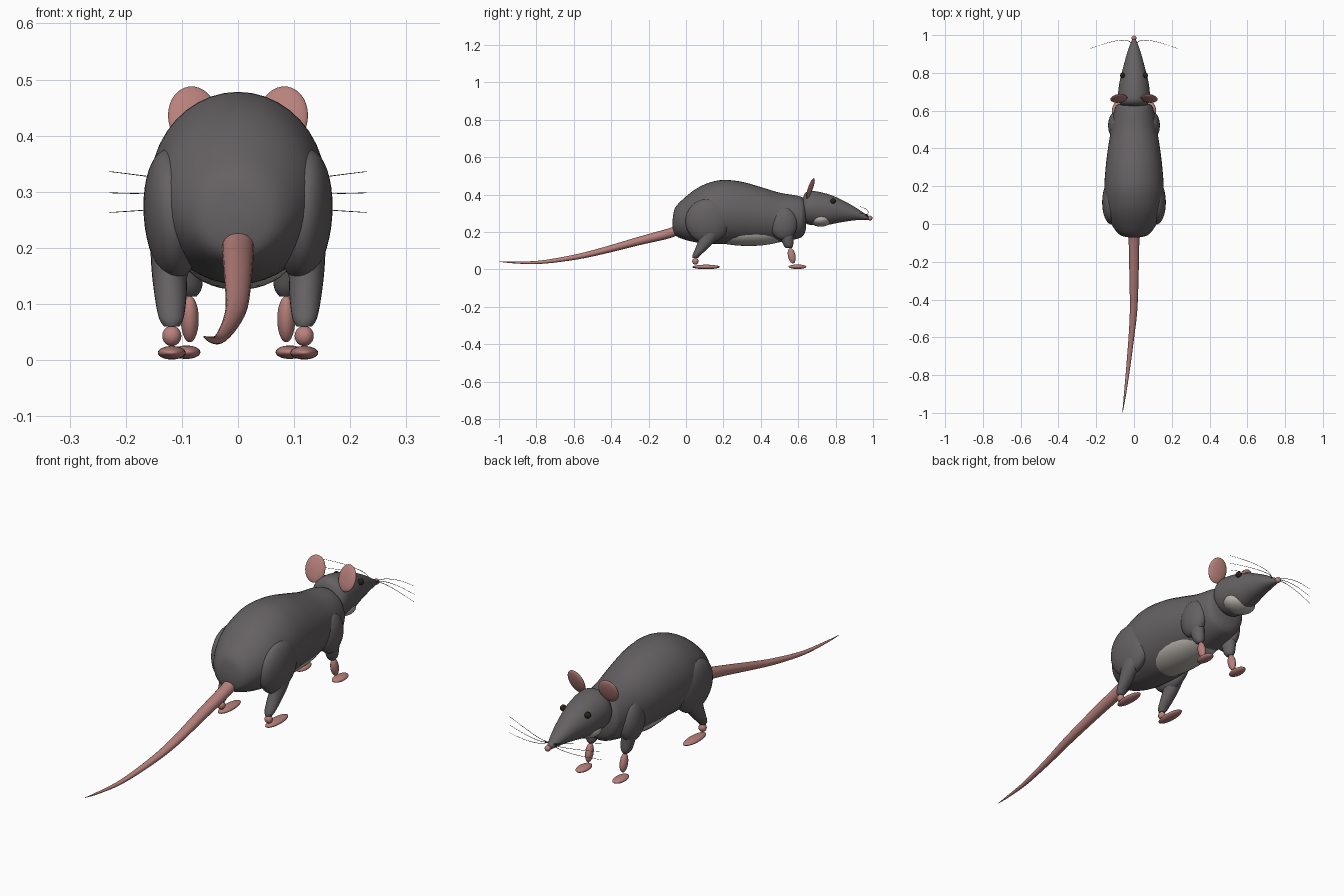
import bpy, bmesh, math
from mathutils import Vector, Euler

cube = bpy.data.objects.get("Cube")
if cube:
    bpy.data.objects.remove(cube, do_unlink=True)


def material(name, rgb):
    m = bpy.data.materials.new(name)
    m.use_nodes = True
    m.diffuse_color = (*rgb, 1)
    m.node_tree.nodes["Principled BSDF"].inputs["Base Color"].default_value = (*rgb, 1)
    return m


FUR = material("grey fur", (0.13, 0.12, 0.125))
PINK = material("pink skin", (0.48, 0.22, 0.2))
PALE = material("pale fur", (0.48, 0.45, 0.41))
EYE = material("eye black", (0.02, 0.018, 0.008))
WHISKER = material("whisker grey", (0.1, 0.1, 0.1))


def finish(bm, name, mat):
    bmesh.ops.recalc_face_normals(bm, faces=bm.faces)
    for f in bm.faces:
        f.smooth = True
    mesh = bpy.data.meshes.new(name)
    bm.to_mesh(mesh)
    bm.free()
    mesh.materials.append(mat)
    obj = bpy.data.objects.new(name, mesh)
    bpy.context.scene.collection.objects.link(obj)
    return obj


def ellipsoid(name, mat, centre, radii, rot=(0, 0, 0)):
    bm = bmesh.new()
    bmesh.ops.create_uvsphere(bm, u_segments=32, v_segments=20, radius=1)
    turn = Euler([math.radians(a) for a in rot])
    for v in bm.verts:
        v.co = turn.to_matrix() @ (v.co * Vector(radii)) + Vector(centre)
    return finish(bm, name, mat)


def smooth_rows(rows, steps):
    """Catmull-Rom curve through rows of numbers."""
    pts = [Vector(r) for r in rows]
    pts = [pts[0]] + pts + [pts[-1]]
    out = []
    for a, b, c, d in zip(pts, pts[1:], pts[2:], pts[3:]):
        for k in range(steps):
            t = k / steps
            out.append(0.5 * (2 * b + (c - a) * t + (2 * a - 5 * b + 4 * c - d) * t * t
                              + (3 * b - a - 3 * c + d) * t ** 3))
    return out + [pts[-1]]


def loft(name, mat, rows, plane="y", sides=32, steps=5):
    """Elliptical rings (x, y, z, width radius, other radius) square to y or z."""
    bm = bmesh.new()
    rings = []
    for x, y, z, a, b in smooth_rows(rows, steps):
        ring = []
        for i in range(sides):
            t = math.tau * i / sides
            u, w = max(a, 0.001) * math.cos(t), max(b, 0.001) * math.sin(t)
            ring.append(bm.verts.new((x + u, y, z + w) if plane == "y" else (x + u, y + w, z)))
        rings.append(ring)
    for r, q in zip(rings, rings[1:]):
        for i in range(sides):
            j = (i + 1) % sides
            bm.faces.new((r[i], r[j], q[j], q[i]))
    bm.faces.new(rings[0])
    bm.faces.new(rings[-1])
    return finish(bm, name, mat)


def trunk(name, mat, profile):
    """Loft along y from (y, top, bottom, half width)."""
    return loft(name, mat, [(0, y, (t + b) / 2, w, (t - b) / 2) for y, t, b, w in profile], sides=40)


# body and head
trunk("body", FUR, [
    (-.072, .265, .225, .02), (-.06, .325, .185, .07), (-.02, .372, .163, .108),
    (.05, .428, .145, .14), (.12, .462, .138, .152), (.2, .478, .135, .157),
    (.3, .468, .138, .15), (.4, .44, .14, .138), (.5, .41, .145, .122),
    (.6, .393, .165, .105), (.63, .378, .185, .09), (.642, .35, .22, .06)])
trunk("head", FUR, [
    (.62, .36, .28, .05), (.635, .405, .25, .075), (.67, .42, .237, .085),
    (.75, .405, .237, .077), (.82, .378, .25, .06), (.9, .335, .262, .038),
    (.95, .302, .264, .021), (.98, .284, .264, .008)])
ellipsoid("belly_patch", PALE, (0, .335, .2), (.105, .24, .075))
ellipsoid("chin_patch", PALE, (0, .72, .27), (.074, .062, .042))
ellipsoid("nose", PINK, (0, .984, .274), (.013, .013, .013))

# tail
loft("tail", PINK, [
    (0, -.03, .215, .028, .026), (0, -.1, .19, .028, .027), (0, -.25, .152, .025, .023),
    (-.002, -.45, .098, .02, .018), (-.014, -.6, .064, .015, .014),
    (-.033, -.78, .038, .01, .009), (-.05, -.92, .037, .005, .005),
    (-.061, -1, .042, .001, .001)], sides=20)


def whisker(name, points):
    curve = bpy.data.curves.new(name, "CURVE")
    curve.dimensions = "3D"
    curve.bevel_depth = 0.0014
    curve.bevel_resolution = 1
    spline = curve.splines.new("POLY")
    path = smooth_rows(points, 5)
    spline.points.add(len(path) - 1)
    for i, (p, q) in enumerate(zip(spline.points, path)):
        p.co = (*q, 1)
        p.radius = 1 - 0.6 * i / len(path)
    curve.materials.append(WHISKER)
    bpy.context.scene.collection.objects.link(bpy.data.objects.new(name, curve))


# paired parts
for side, s in (("left", 1), ("right", -1)):
    ellipsoid(f"{side}_ear", PINK, (s * .08, .665, .433), (.045, .012, .058), (-20, 0, -8 * s))
    ellipsoid(f"{side}_eye", EYE, (s * .061, .787, .365), (.013, .014, .014))
    for level, z in (("upper", .336), ("middle", .298), ("lower", .263)):
        dz = z - .288
        whisker(f"{side}_{level}_whisker", [
            (s * .012, .958, .288), (s * .05, .974, .288 + .32 * dz),
            (s * .13, .962, .288 + .72 * dz), (s * .229, .93, z)])

    # hind leg
    ellipsoid(f"{side}_haunch", FUR, (s * .118, .115, .258), (.05, .118, .118), (0, 4 * s, 0))
    loft(f"{side}_hind_shin", FUR, [
        (s * .122, .14, .22, .035, .06), (s * .122, .115, .16, .032, .047),
        (s * .12, .082, .11, .028, .033), (s * .119, .056, .075, .022, .021),
        (s * .118, .05, .06, .014, .014)], "z", 24)
    ellipsoid(f"{side}_ankle", PINK, (s * .118, .05, .043), (.017, .017, .018))
    ellipsoid(f"{side}_hind_foot", PINK, (s * .118, .107, .013), (.025, .074, .012))

    # front leg
    ellipsoid(f"{side}_shoulder", FUR, (s * .095, .522, .245), (.042, .073, .088))
    loft(f"{side}_upper_arm", FUR, [
        (s * .092, .53, .22, .03, .045), (s * .09, .54, .17, .028, .035),
        (s * .087, .547, .13, .023, .026), (s * .086, .55, .113, .012, .015)], "z", 24)
    ellipsoid(f"{side}_forearm", PINK, (s * .086, .565, .073), (.016, .02, .042), (12, 0, 0))
    ellipsoid(f"{side}_front_foot", PINK, (s * .092, .596, .014), (.025, .048, .012))
